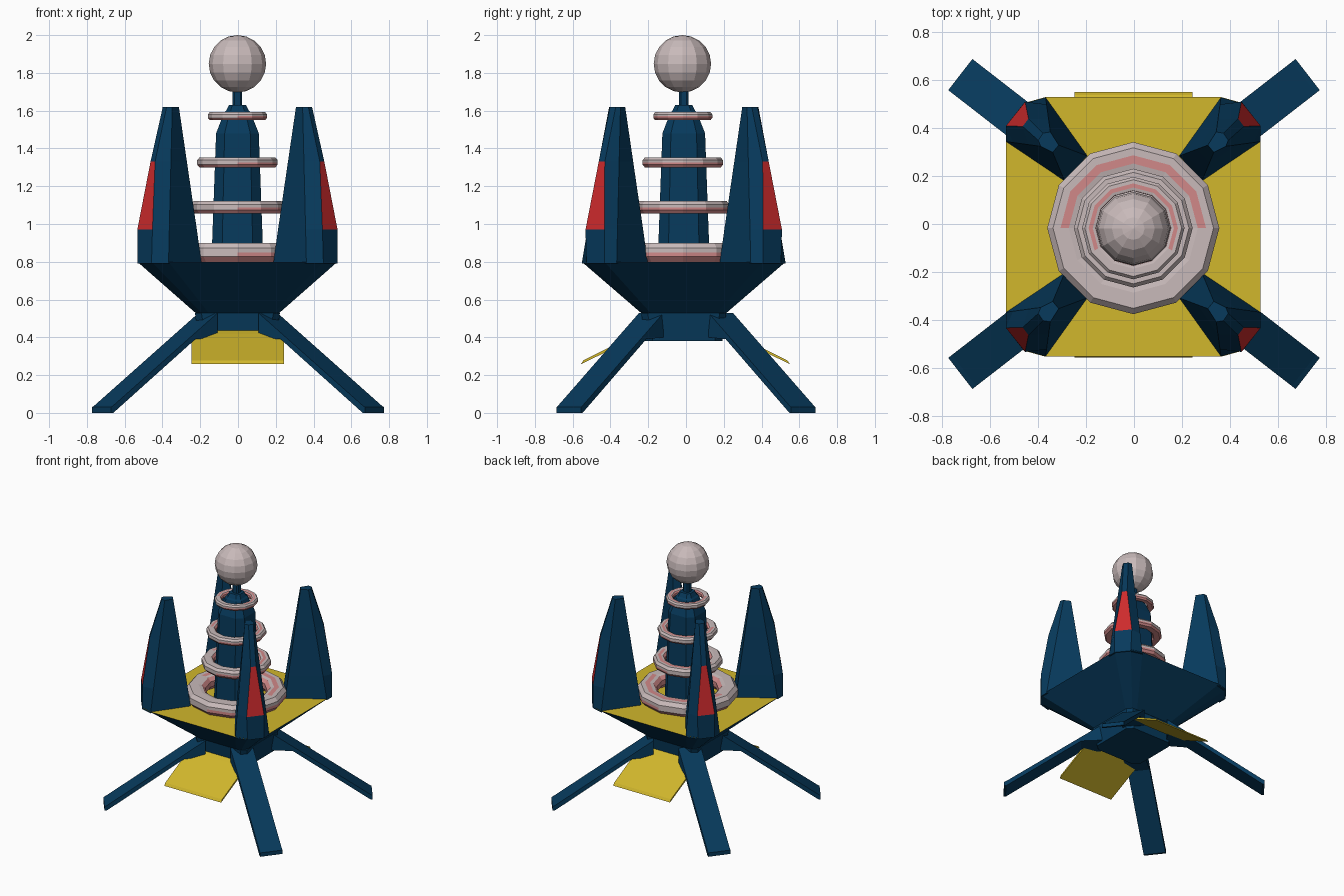
import bpy, bmesh, math
from mathutils import Vector

if "Cube" in bpy.data.objects:
    bpy.data.objects.remove(bpy.data.objects["Cube"])

CX, CY = -0.003, -0.012   # centre of the bowl and column


def material(name, rgb):
    m = bpy.data.materials.new(name)
    m.diffuse_color = (*rgb, 1)
    m.use_nodes = True
    m.node_tree.nodes["Principled BSDF"].inputs["Base Color"].default_value = m.diffuse_color
    return m


BLUE = material("dark blue", (0.002, 0.042, 0.107))
YELLOW = material("yellow", (0.64, 0.475, 0.025))
RED = material("red", (0.62, 0.024, 0.026))
GREY = material("pinkish grey", (0.58, 0.49, 0.49))
PINK = material("salmon pink", (0.64, 0.25, 0.25))


def loft(name, loops, mats, rule=None, closed=False):
    """Skin a list of equal-length point loops; cap the ends unless closed."""
    bm = bmesh.new()
    rows = [[bm.verts.new(p) for p in loop] for loop in loops]
    n = len(rows[0])
    pairs = list(zip(rows, rows[1:]))
    if closed:
        pairs.append((rows[-1], rows[0]))
    for a, b in pairs:
        for i in range(n):
            j = (i + 1) % n
            bm.faces.new((a[i], a[j], b[j], b[i]))
    if not closed:
        bm.faces.new(rows[0])
        bm.faces.new(rows[-1])
    bmesh.ops.recalc_face_normals(bm, faces=bm.faces[:])
    bm.normal_update()
    if rule:
        for f in bm.faces:
            f.material_index = rule(f)
    me = bpy.data.meshes.new(name)
    bm.to_mesh(me)
    bm.free()
    for m in mats:
        me.materials.append(m)
    ob = bpy.data.objects.new(name, me)
    bpy.context.collection.objects.link(ob)
    return ob


def level(points, z, k=1.0, sx=1, sy=1):
    return [(CX + sx * k * x, CY + sy * k * y, z) for x, y in points]


def chamfered(r, z, c=0.6):
    return level([(1, c), (c, 1), (-c, 1), (-1, c), (-1, -c), (-c, -1), (c, -1), (1, -c)], z, r)


# Bowl with yellow deck, and the hub below it
corner = [(0.53, 0.355), (0.53, 0.42), (0.455, 0.515), (0.365, 0.54)]
outline = (corner + [(-x, y) for x, y in reversed(corner)]
           + [(-x, -y) for x, y in corner] + [(x, -y) for x, y in reversed(corner)])
loft("bowl", [level(outline, 0.53, 0.42), level(outline, 0.80)], [BLUE, YELLOW],
     lambda f: 1 if f.normal.z > 0.9 else 0)
loft("hub", [chamfered(0.205, 0.38, 0.8), chamfered(0.225, 0.53, 0.85)], [BLUE])

# Four corner towers with red outer panels
base = [(0.19, 0.295), (0.285, 0.19)] + corner
top = [(0.31, 0.34), (0.335, 0.31), (0.385, 0.335), (0.395, 0.36), (0.375, 0.39), (0.345, 0.395)]


def tower_level(z):
    t = (z - 0.80) / 0.82
    pts = [Vector(a).lerp(Vector(b), t) for a, b in zip(base, top)]
    if z < 1.1:
        pts[3], pts[4] = Vector((0.53, 0.42)), Vector((0.45, 0.52))
    elif z < 1.5:
        pts[3], pts[4] = Vector((0.46, 0.418)), Vector((0.436, 0.45))
    return pts


def panel_rule(f):
    c = f.calc_center_median()
    n = Vector((f.normal.x * c.x, f.normal.y * c.y))
    return 1 if 0.97 < c.z < 1.33 and min(n.x, n.y) > 0.18 else 0


for sx, a in ((1, "right"), (-1, "left")):
    for sy, b in ((1, "back"), (-1, "front")):
        loops = [level(base, 0.79, 1, sx, sy)]
        loops += [level(tower_level(z), z, 1, sx, sy) for z in (0.97, 1.33)]
        loops.append(level(top, 1.62, 1, sx, sy))
        loft(f"{b}_{a}_tower", loops, [BLUE, RED], panel_rule)

        # Thin splayed leg
        d = Vector((0.79, 0.613))
        side = Vector((0.613, -0.79)) * 0.082
        profile = [(-0.06, 0.53), (0.635, 0.042), (0.655, 0.03), (0.655, 0.0),
                   (0.64, 0.0), (0.09, 0.39), (-0.06, 0.40)]
        start = Vector((0.205, 0.22))
        loops = []
        for w in (-1, 1):
            ends = [(start + d * s + side * w, z) for s, z in profile]
            loops.append([(sx * p.x, sy * p.y, z) for p, z in ends])
        loft(f"{b}_{a}_leg", loops, [BLUE])

# Sloping yellow flaps at front and back
for sy, b in ((1, "back"), (-1, "front")):
    prof = [(0.20, 0.445), (0.26, 0.418), (0.54, 0.278), (0.553, 0.258), (0.24, 0.41)]
    loft(b + "_flap", [[(x, sy * y - 0.003, z) for y, z in prof] for x in (-0.247, 0.243)], [YELLOW])


# Central column: chamfered square, with a thin neck
loft("column", [chamfered(r, z) for r, z in
                ((0.138, 0.79), (0.113, 1.48), (0.07, 1.59), (0.06, 1.60), (0.045, 1.63))], [BLUE])
loft("neck", [chamfered(0.025, z) for z in (1.62, 1.73)], [BLUE])


# Coil rings: twelve-sided, with a pink inner side, underside and top stripe
def ring(name, outer, inner, z0, z1):
    cy = CY - 0.005
    rm, zm = (outer + inner) / 2, (z0 + z1) / 2
    hr, hz = (outer - inner) / 2, (z1 - z0) / 2
    section = [(1, 0.45), (0.65, 1), (0.2, 1), (-0.3, 1), (-0.65, 0.9), (-1, 0.4),
               (-1, -0.4), (-0.65, -1), (0.65, -1), (1, -0.45), (1, 0)]
    loops = []
    for i in range(12):
        t = math.tau * i / 12
        loops.append([(CX + (rm + hr * u) * math.cos(t), cy + (rm + hr * u) * math.sin(t),
                       zm + hz * v) for u, v in section])

    def rule(f):
        c = f.calc_center_median()
        out = Vector((c.x - CX, c.y - cy, 0))
        u = (out.length / 0.983 - rm) / hr
        if f.normal.z > 0.9:                        # stripe on the top
            return 1 if abs(u) < 0.2 and c.y > cy - 0.05 else 0
        if f.normal.dot(out.normalized()) < -0.5 or f.normal.z < -0.2:
            return 1
        return 1 if c.z < zm and c.x > CX else 0    # lower outer side
    loft(name, loops, [GREY, PINK], rule, closed=True)


ring("coil_ring_1", 0.358, 0.22, 0.80, 0.90)
ring("coil_ring_2", 0.247, 0.16, 1.055, 1.122)
ring("coil_ring_3", 0.213, 0.145, 1.30, 1.352)
ring("coil_ring_4", 0.156, 0.105, 1.55, 1.592)

# Ball on top
bpy.ops.mesh.primitive_uv_sphere_add(segments=12, ring_count=10, radius=0.152,
                                     location=(CX, CY - 0.007, 1.848))
ball = bpy.context.object
ball.name = "top_ball"
ball.data.materials.append(GREY)
